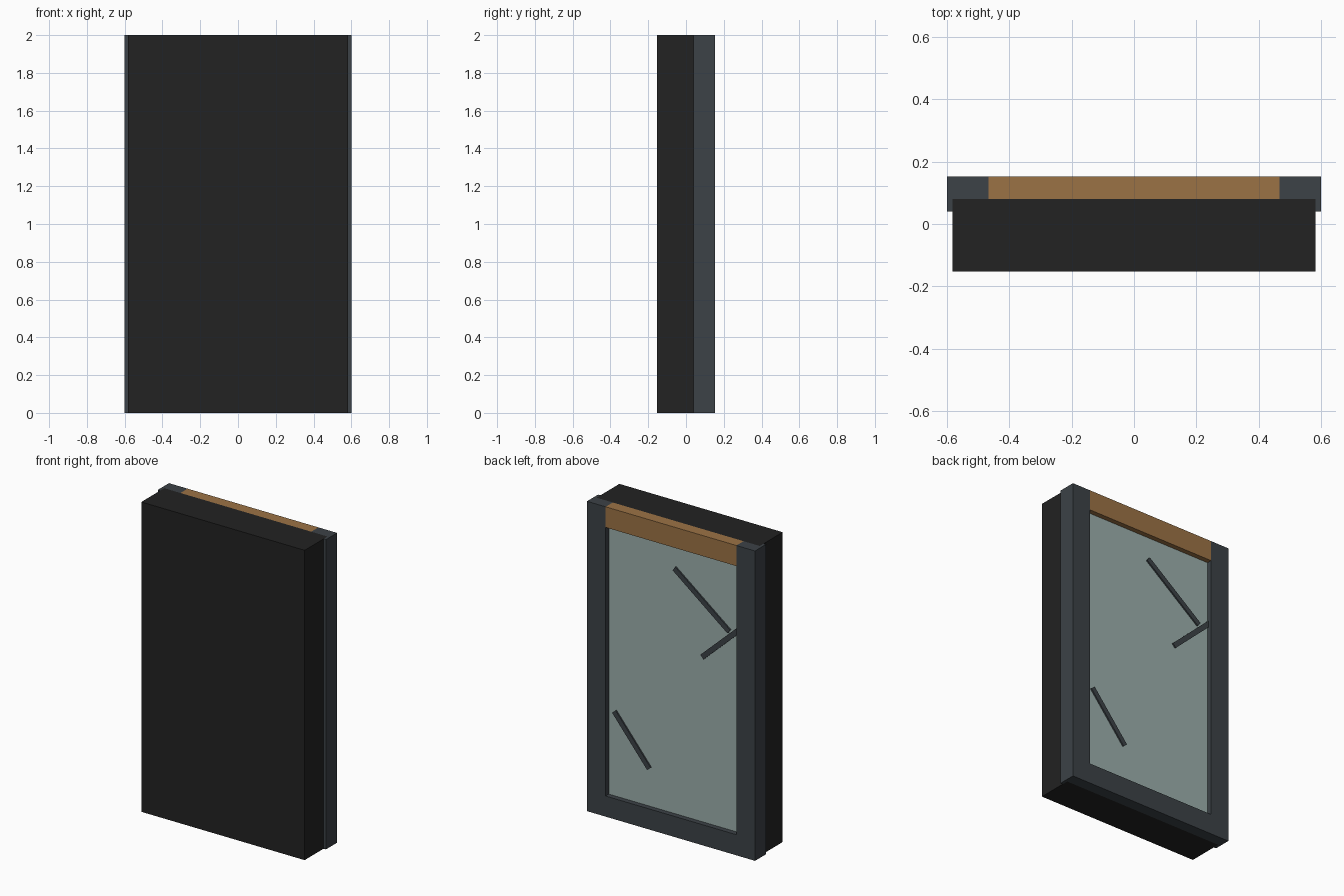
import bpy, bmesh, math

if "Cube" in bpy.data.objects:
    bpy.data.objects.remove(bpy.data.objects["Cube"])


def material(name, rgb):
    m = bpy.data.materials.new(name)
    m.diffuse_color = (*rgb, 1)
    m.use_nodes = True
    m.node_tree.nodes["Principled BSDF"].inputs["Base Color"].default_value = m.diffuse_color
    return m


BLACK = material("matte black", (0.016, 0.016, 0.016))
SLATE = material("slate grey", (0.045, 0.054, 0.063))
WOOD = material("brown wood", (0.33, 0.17, 0.06))
GLASS = material("pale glass", (0.33, 0.43, 0.41))


def prism(name, outline, z0, z1, mat):
    """Extrude an xy outline from z0 up to z1."""
    bm = bmesh.new()
    face = bm.faces.new([bm.verts.new((x, y, z0)) for x, y in outline])
    top = bmesh.ops.extrude_face_region(bm, geom=[face])["geom"]
    verts = [v for v in top if isinstance(v, bmesh.types.BMVert)]
    bmesh.ops.translate(bm, verts=verts, vec=(0, 0, z1 - z0))
    bmesh.ops.recalc_face_normals(bm, faces=bm.faces)
    mesh = bpy.data.meshes.new(name)
    bm.to_mesh(mesh)
    bm.free()
    mesh.materials.append(mat)
    ob = bpy.data.objects.new(name, mesh)
    bpy.context.collection.objects.link(ob)
    return ob


def box(name, x0, x1, y0, y1, z0, z1, mat):
    return prism(name, [(x0, y0), (x1, y0), (x1, y1), (x0, y1)], z0, z1, mat)


FRONT, SEAM, BACK = -0.153, 0.08, 0.153
OUTER, INNER, RAIL = 0.60, 0.467, 0.133

# Solid case
box("case", -0.583, 0.583, FRONT, SEAM, 0, 2, BLACK)

# Side stiles, wrapping around the edges of the case
for side, label in ((-1, "left"), (1, "right")):
    outline = [(INNER, SEAM), (0.583, SEAM), (0.583, 0.04),
               (OUTER, 0.04), (OUTER, BACK), (INNER, BACK)]
    prism(label + "_stile", [(side * x, y) for x, y in outline], 0, 2, SLATE)

# Rails and glass pane
box("bottom_rail", -INNER, INNER, SEAM, BACK, 0, RAIL, SLATE)
box("top_rail", -INNER, INNER, SEAM, BACK, 2 - RAIL, 2, WOOD)
box("glass_pane", -INNER, INNER, SEAM, 0.12, RAIL, 2 - RAIL, GLASS)

# Thin slanted bars lying on the glass: (x, z) of each end
bars = [((-0.004, 1.718), (-0.396, 1.415)),
        ((-0.204, 1.20), (-0.50, 1.475)),
        ((0.425, 0.68), (0.175, 0.377))]
for i, ((xa, za), (xb, zb)) in enumerate(bars, 1):
    dx, dz = xb - xa, zb - za
    half = math.hypot(dx, dz) / 2
    bar = box(f"bar_{i}", -half, half, -0.008, 0.008, -0.0165, 0.0165, SLATE)
    bar.location = ((xa + xb) / 2, 0.121, (za + zb) / 2)
    bar.rotation_euler = (0, -math.atan2(dz, dx), 0)
